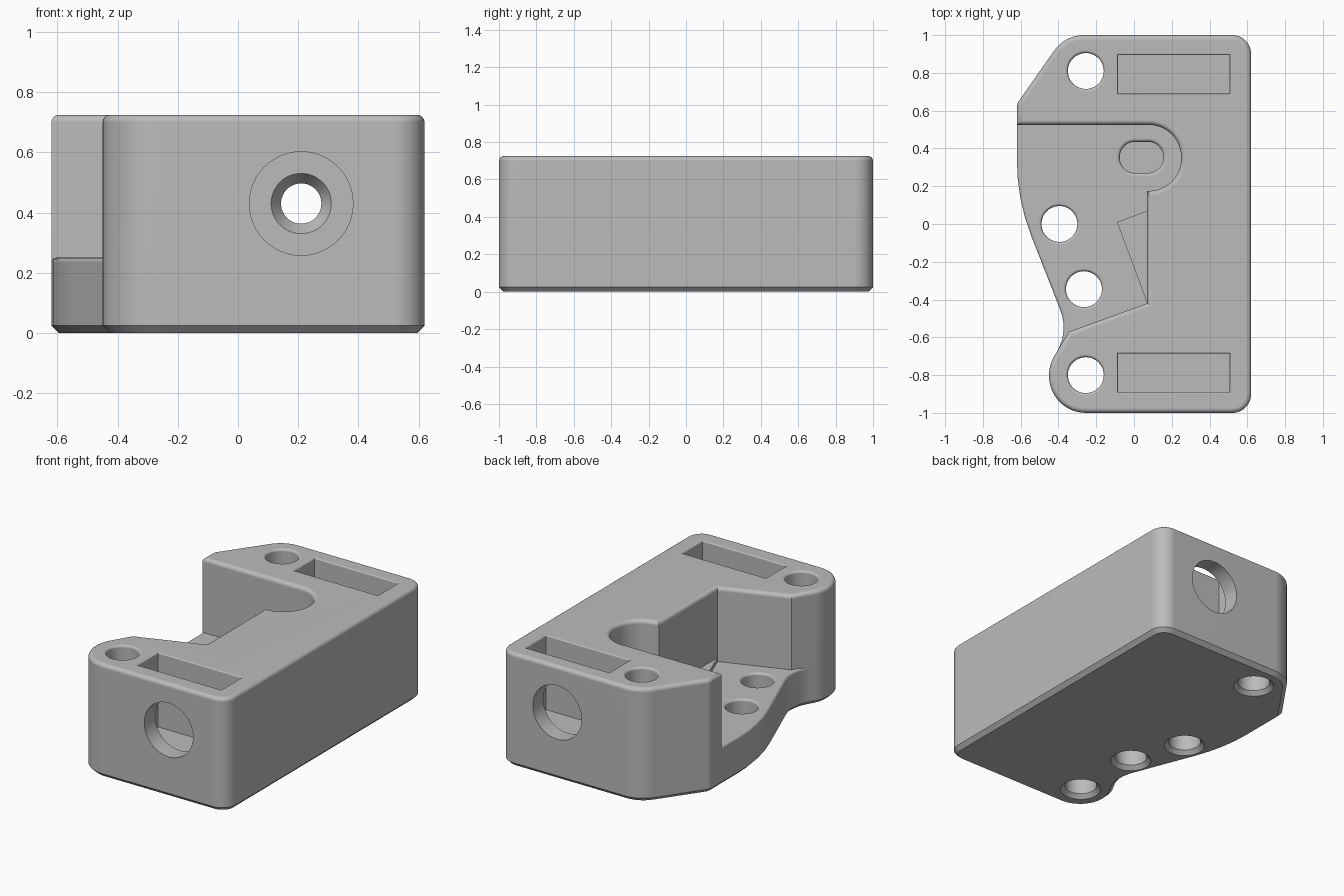
import bpy, bmesh
from math import sin, cos, tan, pi, radians, atan2
from mathutils import Vector, Matrix

if "Cube" in bpy.data.objects:
    bpy.data.objects.remove(bpy.data.objects["Cube"], do_unlink=True)

TOP, FLOOR, EDGE = 0.725, 0.25, 0.025

grey = bpy.data.materials.new("light_grey")
grey.use_nodes = True
colour = (0.5, 0.5, 0.5, 1)
grey.diffuse_color = colour
for node in grey.node_tree.nodes:
    if node.type == 'BSDF_PRINCIPLED':
        node.inputs["Base Color"].default_value = colour


def rounded(corners):
    """Polygon from (x, y, radius) corners, counter-clockwise."""
    pts, n = [], len(corners)
    for i, (x, y, r) in enumerate(corners):
        p = Vector((x, y))
        if r == 0:
            pts.append(p)
            continue
        a = (Vector(corners[i - 1][:2]) - p).normalized()
        b = (Vector(corners[(i + 1) % n][:2]) - p).normalized()
        half = a.angle(b) / 2
        c = p + (a + b).normalized() * (r / sin(half))
        s, e = p + a * (r / tan(half)) - c, p + b * (r / tan(half)) - c
        start = atan2(s.y, s.x)
        sweep = (atan2(e.y, e.x) - start + pi) % (2 * pi) - pi
        steps = max(4, int(abs(sweep) / radians(7)))
        for k in range(steps + 1):
            t = start + sweep * k / steps
            pts.append(c + Vector((cos(t), sin(t))) * r)
    return pts


def circle(x, y, r, n=48):
    return [Vector((x + r * cos(2 * pi * k / n), y + r * sin(2 * pi * k / n)))
            for k in range(n)]


def inset(pts, d):
    """Move every edge of the polygon inward by d."""
    out, n = [], len(pts)
    for i, p in enumerate(pts):
        e1 = (p - pts[i - 1]).normalized()
        e2 = (pts[(i + 1) % n] - p).normalized()
        n1, n2 = Vector((-e1.y, e1.x)), Vector((-e2.y, e2.x))
        out.append(p + (n1 + n2) * (d / (1 + n1.dot(n2))))
    return out


def loft(name, pts, levels):
    """Closed solid through insets of one outline, levels = (inset, z)."""
    bm = bmesh.new()
    rings = []
    for d, z in levels:
        ring = inset(pts, d) if d else pts
        rings.append([bm.verts.new((p.x, p.y, z)) for p in ring])
    n = len(pts)
    for low, high in zip(rings, rings[1:]):
        for i in range(n):
            j = (i + 1) % n
            bm.faces.new((low[i], low[j], high[j], high[i]))
    bm.faces.new(rings[0][::-1])
    bm.faces.new(rings[-1])
    bmesh.ops.recalc_face_normals(bm, faces=bm.faces)
    mesh = bpy.data.meshes.new(name)
    bm.to_mesh(mesh)
    bm.free()
    mesh.materials.append(grey)
    obj = bpy.data.objects.new(name, mesh)
    bpy.context.collection.objects.link(obj)
    return obj


def fillet(top, r, steps=4):
    """Rounded upper edge levels."""
    return [(r * (1 - cos(k * pi / 2 / steps)), top - r + r * sin(k * pi / 2 / steps))
            for k in range(steps + 1)]


def flare(top, r):
    """Rounded mouth levels for a cutter, opening past the top."""
    return [(-d, z) for d, z in fillet(top, r)] + [(-r, top + 0.1)]


def combine(target, tool, operation):
    tool.hide_render = True
    bpy.context.view_layer.objects.active = target
    mod = target.modifiers.new(operation.lower(), 'BOOLEAN')
    mod.operation, mod.solver, mod.object = operation, 'EXACT', tool
    bpy.ops.object.modifier_apply(modifier=mod.name)
    bpy.data.objects.remove(tool, do_unlink=True)


# Outlines: shared corners, the low plate side and the tall pocket side
shared = [(0.62, -1, 0.1), (0.62, 1, 0.1), (-0.365, 1, 0.19), (-0.62, 0.636, 0.06)]
round_end = [(-0.45, -0.745, 0.195), (-0.45, -1, 0.195)]
plate_side = [(-0.62, 0.13, 1.1), (-0.345, -0.57, 0.25)]
pocket_side = [(-0.62, 0.525, 0), (0.25, 0.525, 0.172), (0.25, 0.175, 0.172),
               (0.07, 0.175, 0), (0.07, -0.42, 0), (-0.345, -0.57, 0)]

# Base plate with chamfered bottom, tall body, small angled step
body = loft("bracket_body", rounded(shared + plate_side + round_end),
            [(EDGE, 0), (0, EDGE)] + fillet(FLOOR, 0.015))
upper = loft("upper_body", rounded(shared + pocket_side + round_end),
             [(0, 0.1)] + fillet(TOP, EDGE))
combine(body, upper, 'UNION')
step = [Vector(p) for p in ((-0.09, 0.01), (0.075, -0.4334), (0.12, -0.3), (0.12, 0.089))]
combine(body, loft("angled_step", step, [(0, 0.2), (0, FLOOR + 0.025)]), 'UNION')

# Vertical screw holes, chamfered below and rounded above
for x, y, top in ((-0.255, 0.81, TOP), (-0.255, -0.8, TOP),
                  (-0.395, 0, FLOOR), (-0.265, -0.345, FLOOR)):
    hole = loft("screw_hole", circle(x, y, 0.095),
                [(-0.035, -0.01), (0, EDGE)] + flare(top, 0.015))
    combine(body, hole, 'DIFFERENCE')

# Rectangular pockets in the top at both ends
for y0, y1 in ((0.69, 0.895), (-0.89, -0.685)):
    box = rounded([(-0.085, y0, 0), (0.505, y0, 0), (0.505, y1, 0), (-0.085, y1, 0)])
    combine(body, loft("end_pocket", box, [(0, 0.25)] + flare(TOP, 0.008)), 'DIFFERENCE')

# Shallow slot in the plate
slot = rounded([(-0.075, 0.27, 0.08), (0.155, 0.27, 0.08),
                (0.155, 0.435, 0.08), (-0.075, 0.435, 0.08)])
combine(body, loft("slot_recess", slot, [(0, 0.13)] + flare(FLOOR, 0.018)), 'DIFFERENCE')

# Lengthwise bore: wide at the ends, tapered into a narrow middle
R = 0.067
half_bore = [(0.172, 1.1), (0.172, 0.79), (0.1, 0.79), (0.1, 0.685), (R, 0.635)]
profile = [(r, -y) for r, y in half_bore] + half_bore[::-1]
bore = loft("long_bore", circle(0, 0, R), [(R - r, y) for r, y in profile])
bore.data.transform(Matrix.Translation((0.21, 0, 0.43)) @ Matrix.Rotation(-pi / 2, 4, 'X'))
combine(body, bore, 'DIFFERENCE')

# Smooth shading with sharp edges kept
bpy.ops.object.select_all(action='DESELECT')
body.select_set(True)
bpy.context.view_layer.objects.active = body
bpy.ops.object.shade_smooth_by_angle(angle=radians(32))
weighted = body.modifiers.new("weighted_normals", 'WEIGHTED_NORMAL')
weighted.keep_sharp = True
